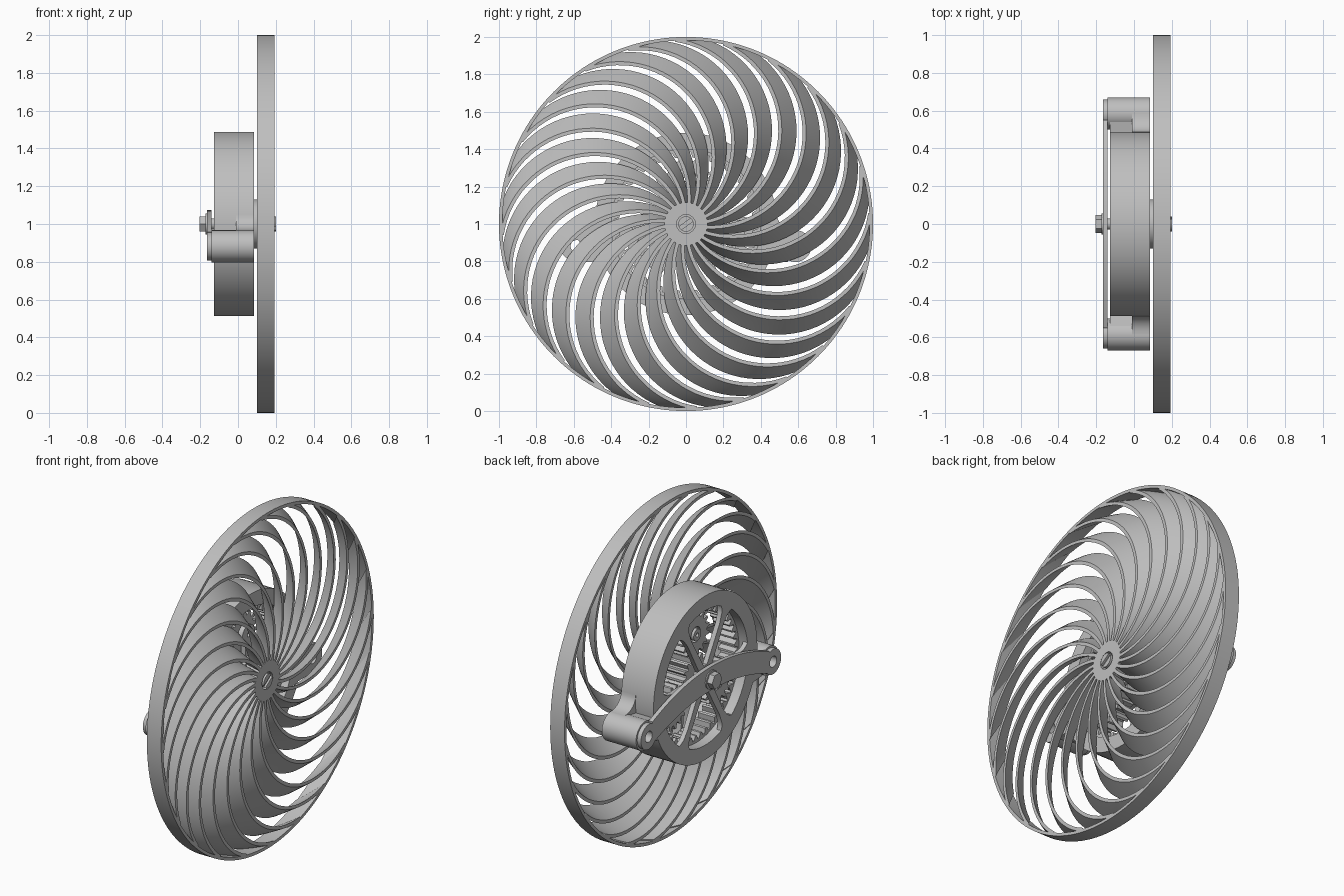
import bpy
import bmesh
from math import sin, cos, pi, radians, asin

cube = bpy.data.objects.get("Cube")
if cube:
    bpy.data.objects.remove(cube, do_unlink=True)

grey = bpy.data.materials.new("plain grey")
grey.use_nodes = True
GREY = (0.52, 0.52, 0.52, 1)
grey.diffuse_color = GREY
grey.node_tree.nodes["Principled BSDF"].inputs["Base Color"].default_value = GREY


def turn(p, a):
    return (p[0] * cos(a) - p[1] * sin(a), p[0] * sin(a) + p[1] * cos(a))


def circle(r, n=64, c=(0, 0)):
    return [(c[0] + r * cos(2 * pi * i / n), c[1] + r * sin(2 * pi * i / n)) for i in range(n)]


def add_strip(bm, a, b, x0, x1, closed=True, twist=0.0, layers=1):
    """Solid between two (y, z) rails, extruded along x with an optional twist."""
    n = len(a)
    rows = []
    for k in range(layers + 1):
        t = k / layers
        x = x0 + (x1 - x0) * t
        row = []
        for rail in (a, b):
            pts = [turn(p, twist * t) for p in rail]
            row.append([bm.verts.new((x, p[0], 1 + p[1])) for p in pts])
        rows.append(row)
    faces = []
    for i in range(n if closed else n - 1):
        j = (i + 1) % n
        for row in (rows[0], rows[-1]):
            faces.append(bm.faces.new((row[0][i], row[0][j], row[1][j], row[1][i])))
        for lo, hi in zip(rows, rows[1:]):
            for s in (0, 1):
                faces.append(bm.faces.new((lo[s][i], lo[s][j], hi[s][j], hi[s][i])))
    if not closed:
        for i in (0, n - 1):
            for lo, hi in zip(rows, rows[1:]):
                faces.append(bm.faces.new((lo[0][i], lo[1][i], hi[1][i], hi[0][i])))
    bmesh.ops.recalc_face_normals(bm, faces=faces)


def finish(name, bm):
    mesh = bpy.data.meshes.new(name)
    bm.to_mesh(mesh)
    bm.free()
    mesh.materials.append(grey)
    ob = bpy.data.objects.new(name, mesh)
    bpy.context.collection.objects.link(ob)
    bpy.ops.object.select_all(action='DESELECT')
    ob.select_set(True)
    bpy.context.view_layer.objects.active = ob
    bpy.ops.object.shade_smooth_by_angle(angle=radians(30))


def part(name, a, b, x0, x1, **kw):
    bm = bmesh.new()
    add_strip(bm, a, b, x0, x1, **kw)
    finish(name, bm)


def ring(name, outer, inner, x0, x1, c=(0, 0), n=64):
    part(name, circle(outer, n, c), circle(inner, n, c), x0, x1)


def gear(name, root, tip, other, teeth, x0, x1, c=(0, 0), phase=0.0):
    """Toothed rail paired with a plain circle; works for outer and inner gears."""
    n = teeth * 4
    toothed, plain = [], []
    for i in range(n):
        a = 2 * pi * i / n + phase
        r = tip if i % 4 in (0, 1) else root
        toothed.append((c[0] + r * cos(a), c[1] + r * sin(a)))
        plain.append((c[0] + other * cos(a), c[1] + other * sin(a)))
    part(name, toothed, plain, x0, x1)


# Wheel: rim, hub and twisted spiral blades
FRONT, BACK = 0.194, 0.10
ring("wheel_rim", 1.0, 0.982, BACK, FRONT, n=160)
ring("wheel_hub", 0.115, 0.05, BACK, FRONT)
ring("hub_spacer", 0.13, 0.03, 0.08, BACK + 0.004)

BLADES, R, HALF = 24, 0.503, 0.0095
phi0, phi1 = asin(0.1 / (2 * R)), asin(0.985 / (2 * R))
phis = [phi0 + (phi1 - phi0) * i / 30 for i in range(31)]
bm = bmesh.new()
for k in range(BLADES):
    rails = [[turn((r * sin(2 * p), R - r * cos(2 * p)), 2 * pi * k / BLADES) for p in phis]
             for r in (R + HALF, R - HALF)]
    add_strip(bm, rails[0], rails[1], FRONT, BACK, closed=False, twist=-radians(9), layers=4)
finish("wheel_blades", bm)

# Axle with a slotted screw head at the wheel side and a hex bolt at the other
ring("axle", 0.03, 0.001, -0.17, 0.18, n=32)
ring("screw_head", 0.041, 0.001, 0.16, 0.188, n=32)
bm = bmesh.new()
for s in (0, pi):
    ang = [0.25 + (pi - 0.5) * i / 12 for i in range(13)]
    arc = [turn((0.041 * cos(a), 0.041 * sin(a)), s + 0.6) for a in ang]
    chord = [turn((0.0408 * cos(a), 0.01), s + 0.6) for a in ang]
    add_strip(bm, arc, chord, 0.186, 0.2, closed=False)
finish("screw_slot_halves", bm)
ring("bolt_head", 0.047, 0.001, -0.205, -0.165, n=6)
ring("bolt_washer", 0.055, 0.001, -0.172, -0.16, n=32)

# Gear housing in two halves, with a spoked outer face
ring("housing_outer_half", 0.488, 0.4, -0.128, -0.01, n=96)
ring("housing_wheel_half", 0.488, 0.4, -0.01, 0.085, n=96)
ring("housing_hub", 0.075, 0.03, -0.128, -0.095)
bm = bmesh.new()
for k in range(6):
    a = k * pi / 3
    prof = [(0.06, 0.024), (0.3, 0.02), (0.36, 0.03), (0.385, 0.045), (0.415, 0.08)]
    add_strip(bm, [turn((r, w), a) for r, w in prof], [turn((r, -w), a) for r, w in prof],
              -0.128, -0.10, closed=False)
finish("housing_spokes", bm)

# Planetary gears inside the housing
gear("annulus_gear", 0.385, 0.357, 0.405, 48, -0.07, 0.04)
gear("sun_gear", 0.097, 0.125, 0.03, 16, -0.07, 0.06)
PLANETS = [turn((0.24, 0), pi / 2 + k * 2 * pi / 3) for k in range(3)]
for k, c in enumerate(PLANETS):
    gear("planet_gear_%d" % (k + 1), 0.103, 0.13, 0.045, 16, -0.065, 0.035, c, 0.2)
    ring("planet_pin_%d" % (k + 1), 0.035, 0.012, -0.075, 0.07, c, 32)
    ring("carrier_boss_%d" % (k + 1), 0.06, 0.035, 0.04, 0.07, c, 32)
bm = bmesh.new()
for c in PLANETS:
    side = (-c[1] * 0.13, c[0] * 0.13)
    ts = (0.2, 0.8)
    add_strip(bm, [(c[0] * t + side[0], c[1] * t + side[1]) for t in ts],
              [(c[0] * t - side[0], c[1] * t - side[1]) for t in ts], 0.04, 0.07, closed=False)
finish("carrier_arms", bm)
ring("carrier_hub", 0.085, 0.03, 0.04, 0.083)

# Mounting lugs on both sides, blended into the housing by a concave fillet
for s, side in ((1, "back"), (-1, "front")):
    c = (s * 0.585, -0.118)
    ring(side + "_lug", 0.085, 0.032, -0.14, 0.085, c, 40)
    upper = [(0.585 - 0.098 * cos(t * pi / 16), 0.05 - 0.083 * sin(t * pi / 16)) for t in range(9)]
    lower = [(0.43 + 0.0164 * t, -0.202) for t in range(8)] + [(0.558, -0.06)]
    part(side + "_lug_web", [(s * y, z) for y, z in upper],
         [(s * y, z) for y, z in lower], -0.01, 0.085, closed=False)
    neck = ((0.46, -0.06), (0.545, -0.045)), ((0.44, -0.2), (0.545, -0.19))
    part(side + "_lug_neck", [(s * y, z) for y, z in neck[0]],
         [(s * y, z) for y, z in neck[1]], -0.128, -0.01, closed=False)
    ring(side + "_bracket_eye", 0.074, 0.032, -0.165, -0.139, c, 40)

# Arched bracket between the lugs
ys = [-0.55 + 1.1 * i / 24 for i in range(25)]
top = [(y, 0.075 - 0.39 * y * y) for y in ys]
bottom = [(y, -0.065 - 0.36 * y * y) for y in ys]
part("bracket_bar", top, bottom, -0.165, -0.14, closed=False)
